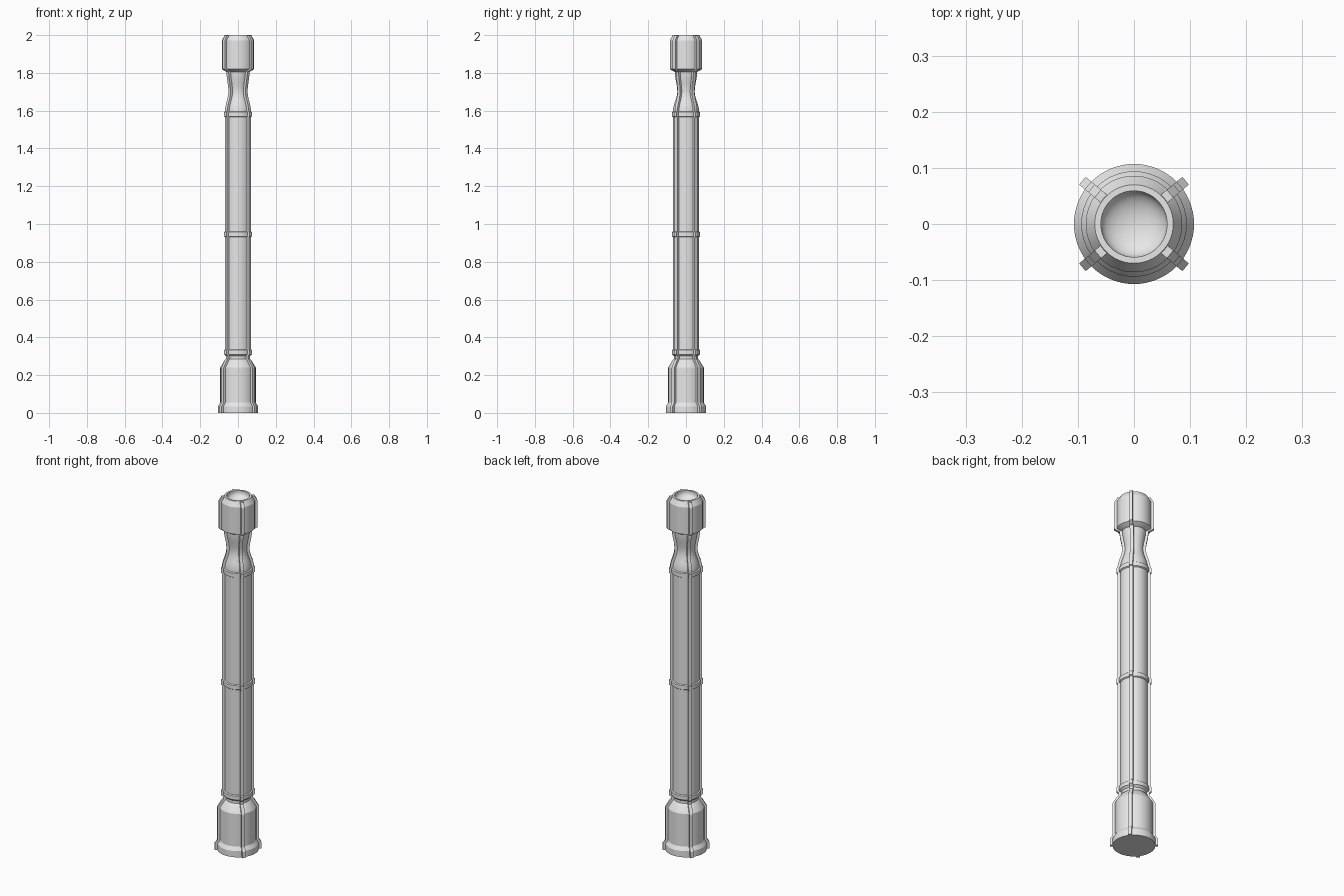
import bpy, bmesh, math
from mathutils import Matrix, Vector

cube = bpy.data.objects.get("Cube")
if cube:
    bpy.data.objects.remove(cube, do_unlink=True)

grey = bpy.data.materials.new("light_grey")
grey.use_nodes = True
grey.diffuse_color = (0.8, 0.8, 0.8, 1)
grey.node_tree.nodes["Principled BSDF"].inputs["Base Color"].default_value = (0.8, 0.8, 0.8, 1)

SIDES = 64
FIN_ANGLE = math.radians(40)
FIN_HALF = 0.009
FIN_RISE = 0.013
SHAFT = 0.069
RING = 0.075


def ring(z):
    """Raised band around the shaft, starting at height z."""
    return [(SHAFT, z - 0.004), (RING, z), (RING, z + 0.022), (SHAFT, z + 0.026)]


def waist(steps=12):
    """Smooth hourglass neck between shaft and head."""
    low, high, thin = 1.597, 1.805, 0.046
    pts = []
    for i in range(steps + 1):
        t = i / steps
        end = SHAFT if t < 0.5 else 0.059
        pts.append((thin + (end - thin) * math.cos(math.pi * t) ** 2, low + (high - low) * t))
    return pts


base = [(0.107, 0), (0.107, 0.035), (0.094, 0.055), (0.094, 0.24), (0.07, 0.28), (0.064, 0.285),
        (0.064, 0.3)]
shaft = ring(0.31) + ring(0.935) + ring(1.57)
head = [(0.07, 1.81), (0.086, 1.82), (0.086, 1.972), (0.071, 1.998)]
outline = base + shaft + waist() + head

# Shallow dish sunk into the top
dish = [(0.07, 2.0), (0.059, 2.0)]
dish += [(0.059 * math.cos(a), 1.99 - 0.035 * math.sin(a))
         for a in (math.pi / 2 * i / 8 for i in range(8))]


def finish(bm, name):
    bmesh.ops.recalc_face_normals(bm, faces=bm.faces)
    mesh = bpy.data.meshes.new(name)
    bm.to_mesh(mesh)
    bm.free()
    mesh.materials.append(grey)
    obj = bpy.data.objects.new(name, mesh)
    bpy.context.collection.objects.link(obj)
    return obj


# Turned column body
bm = bmesh.new()
points = [(0, 0)] + outline + dish + [(0, 1.955)]
verts = [bm.verts.new((r, 0, z)) for r, z in points]
edges = [bm.edges.new(pair) for pair in zip(verts, verts[1:])]
bmesh.ops.spin(bm, geom=verts + edges, axis=(0, 0, 1), cent=(0, 0, 0),
               angle=math.tau, steps=SIDES, use_duplicate=False)
bmesh.ops.remove_doubles(bm, verts=bm.verts, dist=0.0001)
body = finish(bm, "column_body")
bpy.ops.object.select_all(action='DESELECT')
body.select_set(True)
bpy.context.view_layer.objects.active = body
bpy.ops.object.shade_smooth_by_angle(angle=math.radians(25))


def make_fin(name, angle):
    """Thin rib that follows the outline of the body."""
    bm = bmesh.new()
    rows = []
    for r, z in outline:
        rows.append([bm.verts.new((x, y, z)) for x, y in (
            (r - 0.006, -FIN_HALF), (r + FIN_RISE, -FIN_HALF),
            (r + FIN_RISE, FIN_HALF), (r - 0.006, FIN_HALF))])
    for a, b in zip(rows, rows[1:]):
        for i in range(4):
            j = (i + 1) % 4
            bm.faces.new((a[i], a[j], b[j], b[i]))
    bm.faces.new(rows[0])
    bm.faces.new(rows[-1])
    bmesh.ops.rotate(bm, verts=bm.verts, cent=Vector(), matrix=Matrix.Rotation(angle, 3, 'Z'))
    return finish(bm, name)


# Four ribs, mirrored about both axes
make_fin("rib_back_left", FIN_ANGLE)
make_fin("rib_back_right", math.pi - FIN_ANGLE)
make_fin("rib_front_right", math.pi + FIN_ANGLE)
make_fin("rib_front_left", -FIN_ANGLE)
